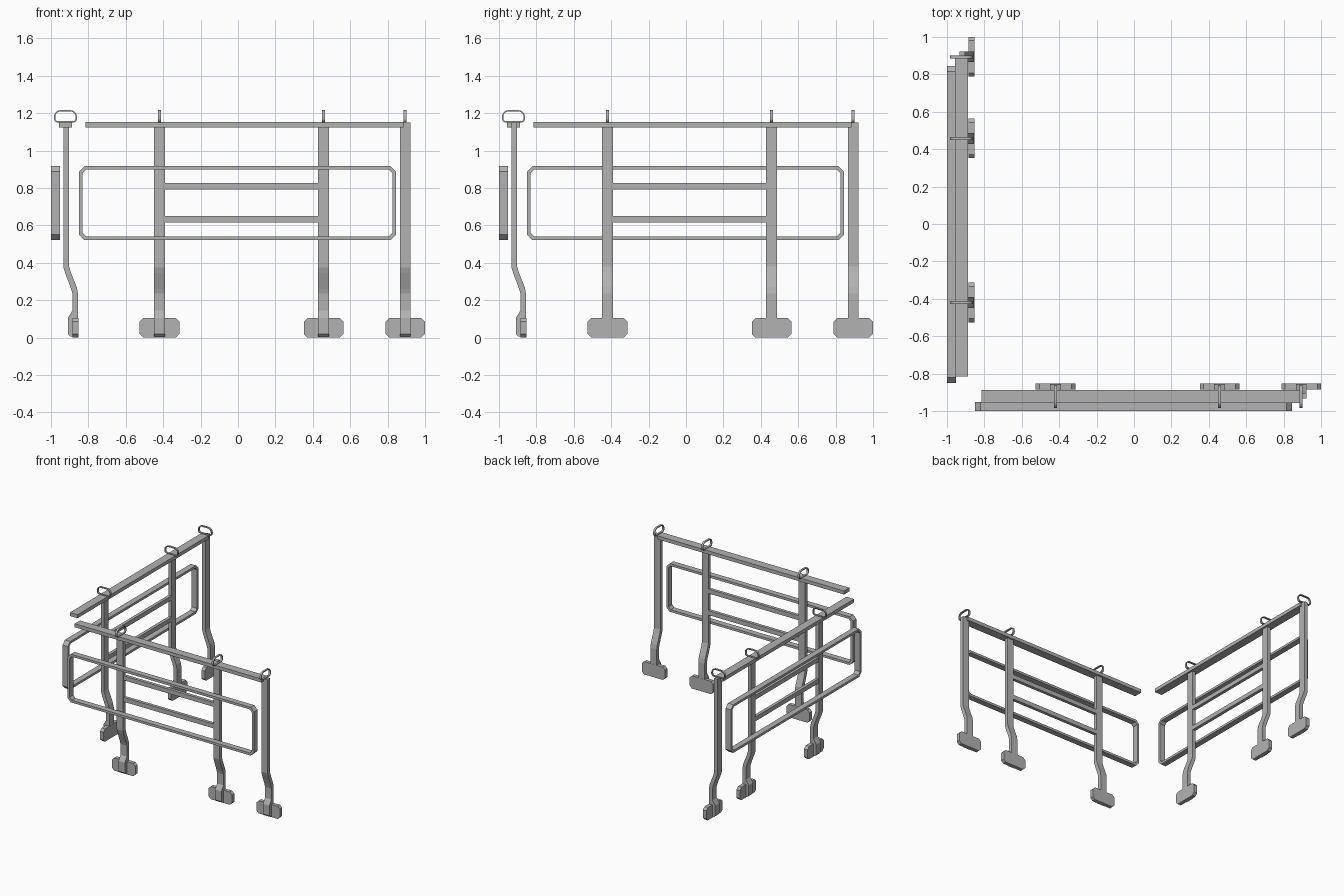
import bpy, bmesh, math
from mathutils import Vector

cube = bpy.data.objects.get("Cube")
if cube:
    bpy.data.objects.remove(cube, do_unlink=True)

metal = bpy.data.materials.new("grey_metal")
metal.use_nodes = True
colour = (0.45, 0.45, 0.45, 1)
metal.diffuse_color = colour
metal.node_tree.nodes["Principled BSDF"].inputs["Base Color"].default_value = colour


def finish(name, bm, swap):
    # Each side is made along x; the second side swaps x and y
    if swap:
        for v in bm.verts:
            v.co = Vector((v.co.y, v.co.x, v.co.z))
    bmesh.ops.recalc_face_normals(bm, faces=bm.faces)
    mesh = bpy.data.meshes.new(name)
    bm.to_mesh(mesh)
    bm.free()
    mesh.materials.append(metal)
    bpy.context.collection.objects.link(bpy.data.objects.new(name, mesh))


def place(p, d, along_x):
    return (d, p[0], p[1]) if along_x else (p[0], d, p[1])


def prism(name, profile, lo, hi, along_x, swap):
    bm = bmesh.new()
    a, b = [[bm.verts.new(place(p, d, along_x)) for p in profile] for d in (lo, hi)]
    bm.faces.new(a)
    bm.faces.new(b)
    for i in range(len(a)):
        bm.faces.new((a[i - 1], a[i], b[i], b[i - 1]))
    finish(name, bm, swap)


def ring(name, outer, inner, lo, hi, along_x, swap):
    bm = bmesh.new()
    loops = [[bm.verts.new(place(p, d, along_x)) for p in prof]
             for prof, d in ((outer, lo), (outer, hi), (inner, hi), (inner, lo))]
    for k in range(4):
        a, b = loops[k - 1], loops[k]
        for i in range(len(a)):
            bm.faces.new((a[i - 1], a[i], b[i], b[i - 1]))
    finish(name, bm, swap)


def rounded(x0, x1, z0, z1, r, steps=1, r_low=None):
    # Rectangle with chamfered or rounded corners
    low = r if r_low is None else r_low
    pts = []
    for k, (x, z, sx, sz, rad) in enumerate(((x1, z1, 1, 1, r), (x0, z1, -1, 1, r),
                                             (x0, z0, -1, -1, low), (x1, z0, 1, -1, low))):
        for s in range(steps + 1):
            t = (k + s / steps) * math.pi / 2
            pts.append((x - sx * rad + rad * math.cos(t), z - sz * rad + rad * math.sin(t)))
    return pts


def box(name, x0, x1, y0, y1, z0, z1, swap):
    prism(name, [(x0, z0), (x1, z0), (x1, z1), (x0, z1)], y0, y1, False, swap)


# Bent post seen end-on, with a thick toe at the bottom
post_profile = [(-0.933, 1.15), (-0.903, 1.15), (-0.903, 0.38), (-0.894, 0.35),
                (-0.862, 0.27), (-0.855, 0.235), (-0.855, 0.005), (-0.895, 0.005),
                (-0.91, 0.02), (-0.91, 0.105), (-0.885, 0.145), (-0.885, 0.235),
                (-0.892, 0.26), (-0.924, 0.345), (-0.933, 0.375)]

for side, swap in (("front", False), ("right", True)):
    for i, x in enumerate((-0.42, 0.458, 0.894), 1):
        tag = f"{side}_{i}"
        prism("post_" + tag, post_profile, x - 0.029, x + 0.029, True, swap)
        prism("foot_plate_" + tag, rounded(x - 0.106, x + 0.106, 0, 0.105, 0.02),
              -0.885, -0.854, False, swap)
        ring("top_loop_" + tag, rounded(-0.984, -0.861, 1.15, 1.216, 0.035, 5, 0.02),
             rounded(-0.977, -0.868, 1.157, 1.209, 0.028, 5, 0.013),
             x - 0.008, x + 0.008, True, swap)
    # Rails and the hoop hung on the outside
    box("top_rail_" + side, -0.815, 0.885, -0.957, -0.888, 1.123, 1.152, swap)
    for level, z in (("lower", 0.633), ("upper", 0.81)):
        box(f"{level}_bar_{side}", -0.42, 0.458, -0.931, -0.905, z - 0.018, z + 0.018, swap)
    ring("hoop_" + side, rounded(-0.85, 0.845, 0.521, 0.917, 0.03),
         rounded(-0.831, 0.826, 0.54, 0.898, 0.02), -1.0, -0.952, False, swap)
